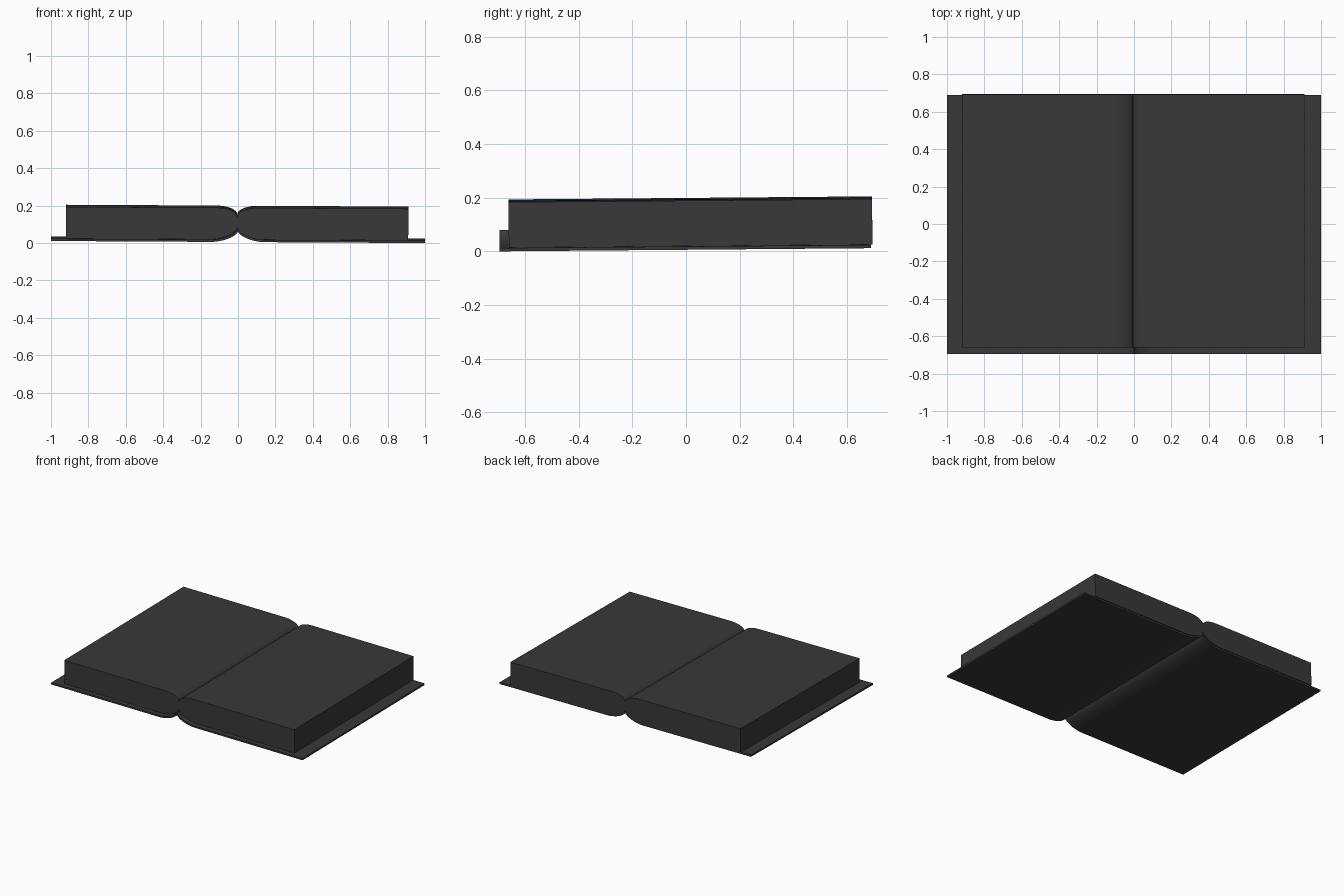
import bpy, bmesh, math

cube = bpy.data.objects.get("Cube")
if cube:
    bpy.data.objects.remove(cube, do_unlink=True)


def make_material(name, value):
    mat = bpy.data.materials.new(name)
    mat.use_nodes = True
    color = (value, value, value, 1)
    mat.diffuse_color = color
    bsdf = next(n for n in mat.node_tree.nodes if n.type == "BSDF_PRINCIPLED")
    bsdf.inputs["Base Color"].default_value = color
    return mat


charcoal = make_material("charcoal", 0.04)
TILT = (0.0085, 0.0055, 0)   # the book rests slightly askew
STEPS = 14


def half_curve(outer_x, bend, flat_z, gutter_z, power):
    """Flat from the outer edge, then rounding towards the gutter at x = 0."""
    points = [(outer_x, flat_z)]
    for i in range(STEPS + 1):
        t = math.sin(i / STEPS * math.pi / 2)
        rise = 1 - (1 - t ** power) ** (1 / power)
        points.append((bend * (1 - t), flat_z + (gutter_z - flat_z) * rise))
    return points


def full_curve(*args):
    right = half_curve(*args)
    return [(-x, z) for x, z in right] + right[-2::-1]


def make_slab(name, lower, upper, y_front, y_back, x_shift=0):
    """Extrude the band between two matching curves along y."""
    bm = bmesh.new()
    rows = [[bm.verts.new((x + x_shift, y, z)) for x, z in curve]
            for curve, y in ((lower, y_front), (upper, y_front),
                             (upper, y_back), (lower, y_back))]
    for a, b in zip(rows, rows[1:] + rows[:1]):
        for i in range(len(a) - 1):
            bm.faces.new((a[i], a[i + 1], b[i + 1], b[i]))
    for end in (0, -1):
        bm.faces.new([row[end] for row in rows])
    bmesh.ops.recalc_face_normals(bm, faces=bm.faces)
    mesh = bpy.data.meshes.new(name)
    bm.to_mesh(mesh)
    bm.free()
    mesh.materials.append(charcoal)
    obj = bpy.data.objects.new(name, mesh)
    bpy.context.collection.objects.link(obj)
    obj.rotation_euler = TILT
    bpy.ops.object.select_all(action="DESELECT")
    obj.select_set(True)
    bpy.context.view_layer.objects.active = obj
    bpy.ops.object.shade_smooth_by_angle(angle=math.radians(35))
    return obj


# Cover boards joined by a raised, folded spine
cover_bottom = full_curve(1.0, 0.14, 0.0115, 0.07, 1.7)
cover_top = full_curve(1.0, 0.14, 0.024, 0.086, 1.7)
make_slab("cover", cover_bottom, cover_top, -0.695, 0.69)

# Page block, rounding down into the gutter
page_bottom = full_curve(0.915, 0.14, 0.0245, 0.09, 1.7)
page_top = full_curve(0.915, 0.11, 0.194, 0.147, 2.0)
make_slab("pages", page_bottom, page_top, -0.66, 0.695, -0.005)
